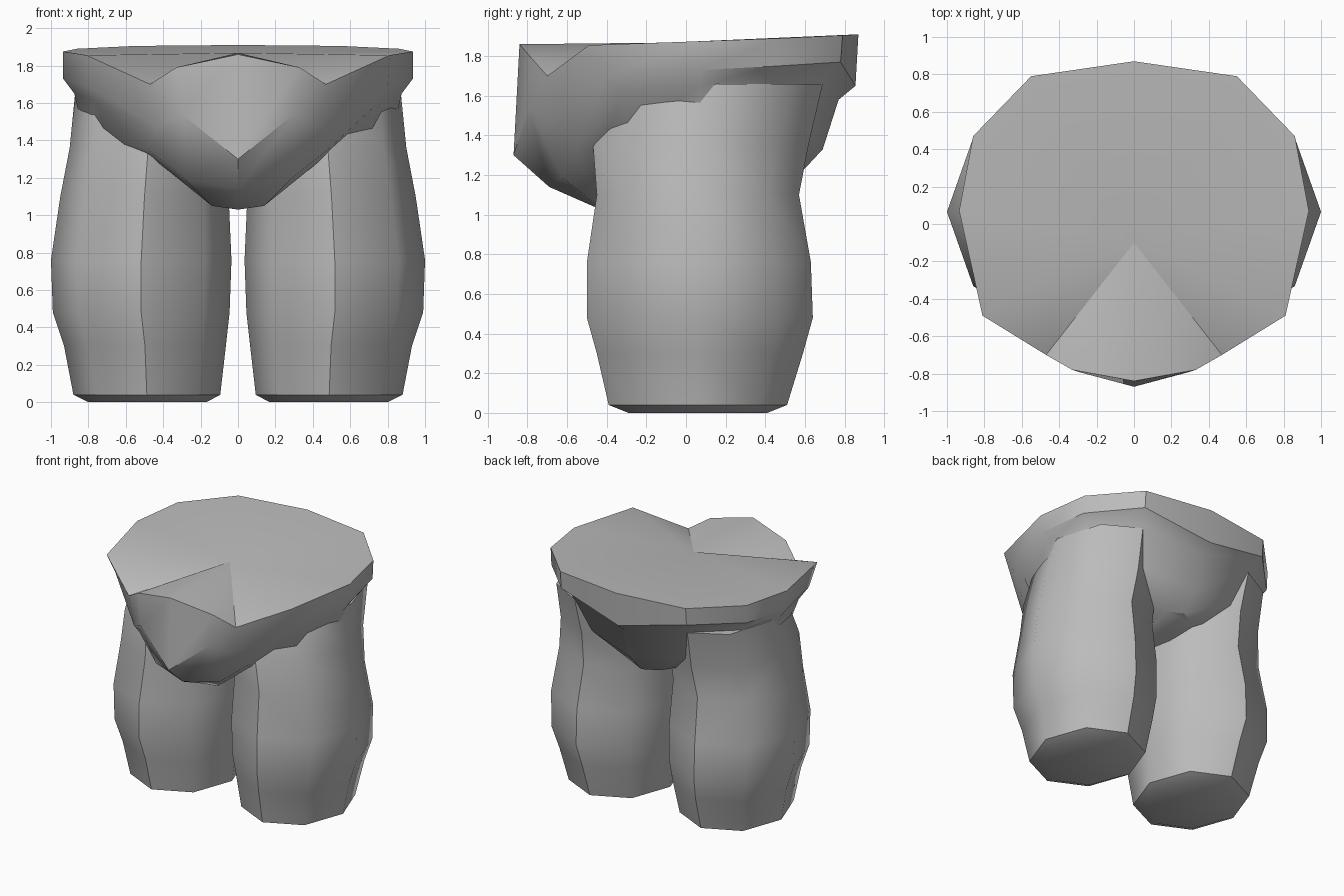
import bpy
import bmesh
import math

default_cube = bpy.data.objects.get("Cube")
if default_cube:
    bpy.data.objects.remove(default_cube, do_unlink=True)

# Single plain colour
grey = bpy.data.materials.new("plain_grey")
grey.use_nodes = True
colour = (0.5, 0.5, 0.5, 1)
grey.diffuse_color = colour
grey.node_tree.nodes["Principled BSDF"].inputs["Base Color"].default_value = colour


def mirrored_ring(half):
    """Close a half outline, running from back centre to front centre."""
    return half + [(-x, y, z) for x, y, z in reversed(half[1:-1])]


def loft(name, rings, top_centre=None, cap_top=True, angle=35):
    """Skin a stack of equal rings, top first, and close its ends."""
    bm = bmesh.new()
    rows = [[bm.verts.new(point) for point in ring] for ring in rings]
    count = len(rows[0])
    for upper, lower in zip(rows, rows[1:]):
        for i in range(count):
            j = (i + 1) % count
            bm.faces.new((upper[i], upper[j], lower[j], lower[i]))
    if top_centre:
        centre = bm.verts.new(top_centre)
        for i in range(count):
            bm.faces.new((rows[0][i], rows[0][(i + 1) % count], centre))
    elif cap_top:
        bm.faces.new(rows[0])
    bm.faces.new(rows[-1])
    bmesh.ops.recalc_face_normals(bm, faces=bm.faces)
    mesh = bpy.data.meshes.new(name)
    bm.to_mesh(mesh)
    bm.free()
    mesh.materials.append(grey)
    part = bpy.data.objects.new(name, mesh)
    bpy.context.collection.objects.link(part)
    bpy.ops.object.select_all(action="DESELECT")
    part.select_set(True)
    bpy.context.view_layer.objects.active = part
    bpy.ops.object.shade_smooth_by_angle(angle=math.radians(angle))
    return part


# Waistband: notched rim, lower edge and bevel, each from back to front
rim = [(0, .87, 1.91), (.55, .79, 1.905), (.86, .47, 1.89), (.935, .07, 1.875),
       (.81, -.49, 1.855), (.47, -.7, 1.7), (.33, -.78, 1.79), (0, -.84, 1.86)]
band_edge = [(0, .855, 1.65), (.55, .78, 1.77), (.86, .46, 1.75), (.935, .07, 1.73),
             (.8, -.4, 1.69), (.43, -.69, 1.47), (.3, -.79, 1.54), (0, -.87, 1.3)]
bevel = [(0, .77, 1.58), (.5, .7, 1.69), (.8, .42, 1.67), (.875, .07, 1.65),
         (.76, -.33, 1.61), (.48, -.55, 1.35), (.28, -.63, 1.19), (0, -.69, 1.14)]

# Pelvis below the band, narrowing to the crotch
hip = [(0, .69, 1.33), (.4, .6, 1.4), (.72, .38, 1.4), (.82, .07, 1.4),
       (.7, -.28, 1.4), (.45, -.42, 1.3), (.14, -.45, 1.05), (0, -.44, 1.03)]
crotch = [(0, .56, 1.19), (.12, .5, 1.19), (.12, .3, 1.15), (.12, .07, 1.12),
          (.1, -.2, 1.08), (.1, -.35, 1.06), (.06, -.42, 1.04), (0, -.42, 1.03)]
loft("waist_and_pelvis",
     [mirrored_ring(half) for half in (rim, band_edge, bevel, hip, crotch)],
     top_centre=(0, -.1, 1.868))

# Leg levels: height, inner x, outer x, front y, back y
levels = [(1.66, .12, .87, -.33, .69), (1.36, .06, .9, -.47, .62),
          (1.1, .05, .95, -.45, .57), (.76, .035, 1, -.5, .63),
          (.48, .045, .99, -.5, .64), (.3, .065, .93, -.45, .59),
          (.04, .095, .88, -.39, .51), (0, .17, .8, -.29, .41)]


def leg_ring(z, inner, outer, front, back, side):
    """Eight-sided oval with corners on its axes."""
    ring = []
    for i in range(8):
        turn = i * math.tau / 8
        x = (inner + outer) / 2 + (outer - inner) / 2 * math.cos(turn)
        y = (front + back) / 2 + (back - front) / 2 * math.sin(turn)
        ring.append((side * x, y, z))
    return ring


for name, side in (("left_leg", 1), ("right_leg", -1)):
    loft(name, [leg_ring(*level, side) for level in levels], angle=50)
